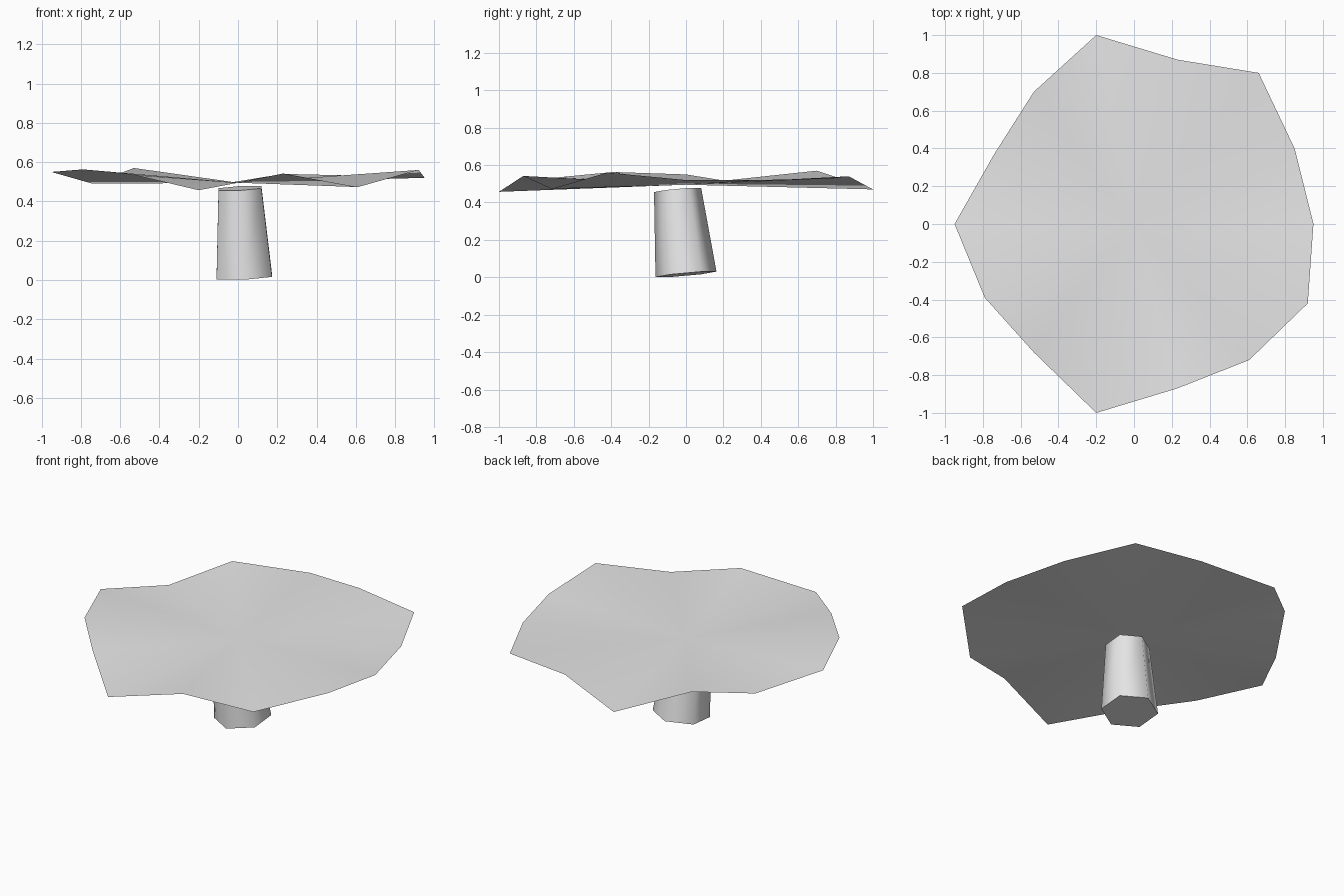
import bpy
import bmesh
from math import sin, cos, pi

cube = bpy.data.objects.get("Cube")
if cube:
    bpy.data.objects.remove(cube, do_unlink=True)

grey = bpy.data.materials.new("plain grey")
grey.use_nodes = True
grey.diffuse_color = (0.8, 0.8, 0.8, 1)
grey.node_tree.nodes["Principled BSDF"].inputs["Base Color"].default_value = (0.8, 0.8, 0.8, 1)


def make_object(name, bm, sharp_angle):
    mesh = bpy.data.meshes.new(name)
    bm.to_mesh(mesh)
    bm.free()
    mesh.materials.append(grey)
    obj = bpy.data.objects.new(name, mesh)
    bpy.context.collection.objects.link(obj)
    bpy.ops.object.select_all(action="DESELECT")
    obj.select_set(True)
    bpy.context.view_layer.objects.active = obj
    bpy.ops.object.shade_smooth_by_angle(angle=sharp_angle)
    return obj


# Canopy: thin wavy fan around a centre point
rim = [
    (0.95, 0.0, 0.52), (0.85, 0.40, 0.52), (0.66, 0.80, 0.53), (0.23, 0.87, 0.54),
    (-0.20, 1.0, 0.47), (-0.53, 0.70, 0.57), (-0.74, 0.37, 0.49), (-0.95, 0.0, 0.55),
    (-0.79, -0.39, 0.563), (-0.53, -0.68, 0.535), (-0.20, -1.0, 0.457),
    (0.23, -0.87, 0.542), (0.61, -0.72, 0.473), (0.92, -0.42, 0.56),
]
bm = bmesh.new()
hub = bm.verts.new((0, 0, 0.495))
edge = [bm.verts.new(p) for p in rim]
for i, v in enumerate(edge):
    bm.faces.new((hub, v, edge[(i + 1) % len(edge)]))
make_object("canopy", bm, pi / 3)


# Stem: leaning six-sided taper with tilted ends
def hexagon(bm, cx, cy, cz, radius):
    ring = []
    for i in range(6):
        a = pi / 2 + i * pi / 3
        dx, dy = radius * cos(a), radius * sin(a)
        ring.append(bm.verts.new((cx + dx, cy + dy, cz + 0.05 * dx + 0.09 * dy)))
    return ring


bm = bmesh.new()
low = hexagon(bm, 0.032, 0.0, 0.016, 0.163)
high = hexagon(bm, 0.01, -0.045, 0.467, 0.126)
for i in range(6):
    j = (i + 1) % 6
    bm.faces.new((low[i], low[j], high[j], high[i]))
bm.faces.new(high)
bm.faces.new(low[::-1])
make_object("stem", bm, pi * 0.4)
